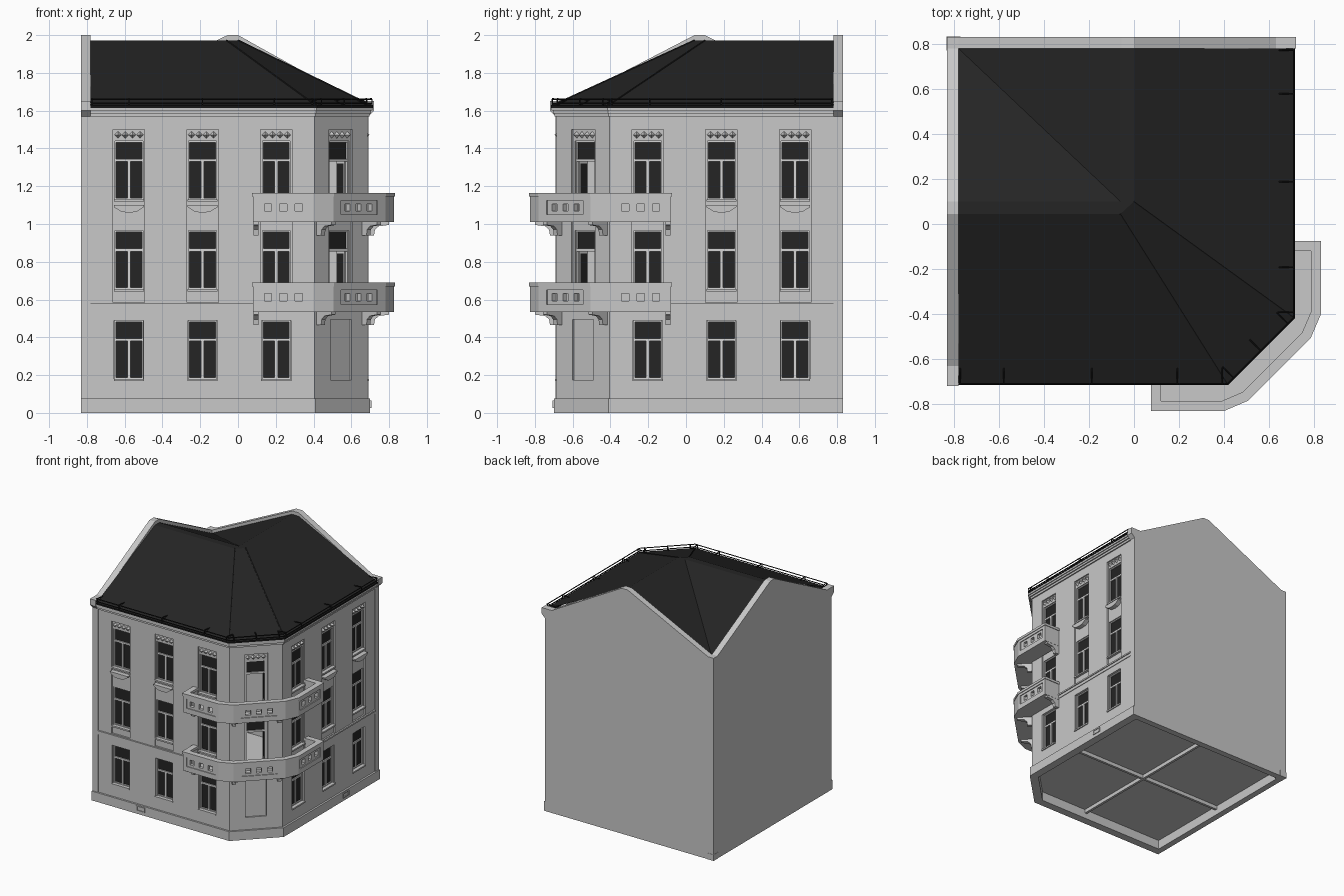
import bpy, bmesh, math
from mathutils import Matrix, Vector

cube = bpy.data.objects.get("Cube")
if cube:
    bpy.data.objects.remove(cube, do_unlink=True)


def material(name, value):
    m = bpy.data.materials.new(name)
    m.use_nodes = True
    colour = (value, value, value, 1)
    m.diffuse_color = colour
    m.node_tree.nodes["Principled BSDF"].inputs["Base Color"].default_value = colour
    return m


PLASTER = material("pale grey plaster", 0.58)
FRAME = material("light window frame", 0.68)
GLASS = material("dark glass", 0.018)
ROOF = material("charcoal roof", 0.018)
IRON = material("black iron", 0.008)
I = Matrix.Identity(4)
UPRIGHT = Matrix.Rotation(math.pi / 2, 4, 'X')  # profile (u, z), extruded outward
SIDEWAYS = Matrix(((0, 0, 1, 0), (-1, 0, 0, 0), (0, 1, 0, 0), (0, 0, 0, 1)))  # profile (out, z)


def finish(name, bm, mat, M=I, recalc=True):
    bm.transform(M)
    if recalc:
        bmesh.ops.recalc_face_normals(bm, faces=bm.faces[:])
    me = bpy.data.meshes.new(name)
    bm.to_mesh(me)
    bm.free()
    me.materials.append(mat)
    ob = bpy.data.objects.new(name, me)
    bpy.context.scene.collection.objects.link(ob)
    return ob


def prism(name, pts, z0, z1, mat, M=I):
    bm = bmesh.new()
    low = [bm.verts.new((x, y, z0)) for x, y in pts]
    top = [bm.verts.new((x, y, z1)) for x, y in pts]
    bm.faces.new(low[::-1])
    bm.faces.new(top)
    for i in range(len(pts)):
        j = (i + 1) % len(pts)
        bm.faces.new((low[i], low[j], top[j], top[i]))
    return finish(name, bm, mat, M)


def box(name, x0, x1, y0, y1, z0, z1, mat, M=I):
    return prism(name, [(x0, y0), (x1, y0), (x1, y1), (x0, y1)], z0, z1, mat, M)


def panel(name, M, area, holes, depth, thick, mat):
    """Upright slab with rectangular holes; rectangles are (u0, u1, z0, z1)."""
    us = sorted({u for r in [area] + holes for u in r[:2]})
    zs = sorted({z for r in [area] + holes for z in r[2:]})
    bm = bmesh.new()
    for a, b in zip(us, us[1:]):
        for c, d in zip(zs, zs[1:]):
            u, z = (a + b) / 2, (c + d) / 2
            if not any(h[0] < u < h[1] and h[2] < z < h[3] for h in holes):
                bm.faces.new([bm.verts.new((p, depth, q))
                              for p, q in ((a, c), (b, c), (b, d), (a, d))])
    bmesh.ops.remove_doubles(bm, verts=bm.verts[:], dist=1e-5)
    ob = finish(name, bm, mat, M, recalc=False)
    mod = ob.modifiers.new("thickness", 'SOLIDIFY')
    mod.thickness, mod.offset = thick, -1


def bar(name, p, q, r, mat, M=I, r2=None, sides=6):
    p, q = M @ Vector(p), M @ Vector(q)
    bm = bmesh.new()
    bmesh.ops.create_cone(bm, cap_ends=True, segments=sides, radius1=r,
                          radius2=r if r2 is None else r2, depth=(q - p).length)
    turn = (q - p).to_track_quat('Z', 'Y').to_matrix().to_4x4()
    return finish(name, bm, mat, Matrix.Translation((p + q) / 2) @ turn)


def frame(p, q):
    """Local axes of a wall: x along it, y inward, origin mid-length."""
    d = Vector(q) - Vector(p)
    mid = (Vector(p) + Vector(q)) / 2
    return Matrix.Translation((mid.x, mid.y, 0)) @ Matrix.Rotation(math.atan2(d.y, d.x), 4, 'Z'), d.length


def inset(path, d):
    pts = [Vector(p) for p in path]
    ns = []
    for a, b in zip(pts, pts[1:]):
        t = (b - a).normalized()
        ns.append(Vector((-t.y, t.x)))
    out = []
    for i, p in enumerate(pts):
        m, n = ns[max(i - 1, 0)], ns[min(i, len(ns) - 1)]
        out.append(tuple(p + (m + n) / (1 + m.dot(n)) * d))
    return out


def band(name, path, d0, d1, z0, z1, mat):
    prism(name, inset(path, d0) + inset(path, d1)[::-1], z0, z1, mat)


FACADE = [(-0.78, -0.685), (0.405, -0.685), (0.685, -0.405), (0.685, 0.78)]
LONG = [(-0.83, -0.685)] + FACADE[1:3] + [(0.685, 0.83)]
STOREY = 0.475
SILLS = [0.18 + STOREY * i for i in range(3)]
W = 0.074  # half width of an opening


def window(M, u, s):
    panes = [(u - 0.068, u - 0.008, s + 0.008, s + 0.2), (u + 0.008, u + 0.068, s + 0.008, s + 0.2),
             (u - 0.068, u + 0.068, s + 0.215, s + 0.302)]
    panel("window_frame", M, (u - W, u + W, s, s + 0.31), panes, 0.02, 0.014, FRAME)
    box("window_glass", u - W, u + W, 0.029, 0.033, s, s + 0.31, GLASS, M)
    box("window_sill", u - 0.08, u + 0.08, -0.008, 0.03, s - 0.012, s, PLASTER, M)


def ornaments(M, u):
    for k in range(4):
        x = u + (k - 1.5) * 0.039
        bar("lintel_stud", (x, 0.014, 1.472), (x, -0.012, 1.472), 0.02, PLASTER, M, 0, 4)


# Two long facades with window bays
for p, q, corner in ((FACADE[0], FACADE[1], 1), (FACADE[2], FACADE[3], -1)):
    M, length = frame(p, q)
    cols = (-0.39, 0, 0.39)
    area = (-length / 2, length / 2, 0, 1.58)
    bays = [(u - 0.083, u + 0.083, 0.585, 1.5) for u in cols]
    ground = [(u - 0.078, u + 0.078, SILLS[0], SILLS[0] + 0.31) for u in cols]
    openings = [(u - W, u + W, s, s + 0.31) for u in cols for s in SILLS]
    panel("facade_skin", M, area, bays + ground, 0, 0.012, PLASTER)
    panel("facade_wall", M, area, openings, 0.012, 0.025, PLASTER)
    for u in cols:
        ornaments(M, u)
        for s in SILLS:
            window(M, u, s)
        if u * corner <= 0:
            bowl = [(u + x, 1.06 + z) for x, z in ((-0.08, 0.04), (-0.08, 0.03), (-0.04, 0.004),
                    (0, 0), (0.04, 0.004), (0.08, 0.03), (0.08, 0.04))]
            prism("flower_ledge", bowl, -0.014, 0.025, PLASTER, M @ UPRIGHT)
    v = -0.2 * corner
    panel("cellar_vent", M, (v - 0.038, v + 0.038, 0.025, 0.065),
          [(v - 0.03, v + 0.03, 0.032, 0.058)], -0.021, 0.01, PLASTER)

# Cut-off corner with balcony doors
M, length = frame(FACADE[1], FACADE[2])
area = (-length / 2, length / 2, 0, 1.58)
doors = [(-W, W, s - 0.1, s + 0.31) for s in SILLS[1:]]
panel("corner_skin", M, area, [(-0.088, 0.088, 0.585, 1.5), (-0.078, 0.078, 0.175, 0.495)], 0, 0.012, PLASTER)
panel("corner_wall", M, area, doors, 0.012, 0.025, PLASTER)
ornaments(M, 0)
for s in SILLS[1:]:
    panel("door_frame", M, (-W, W, s - 0.1, s + 0.31),
          [(-0.068, 0.068, s - 0.1, s + 0.2), (-0.068, 0.068, s + 0.215, s + 0.302)], 0.02, 0.014, FRAME)
    box("door_transom_glass", -W, W, 0.029, 0.033, s + 0.205, s + 0.31, GLASS, M)
    for side in (-1, 1):
        L = M @ Matrix.Translation((side * 0.069, 0.07, 0)) @ Matrix.Rotation(math.pi / 2, 4, 'Z')
        panel("door_leaf", L, (-0.033, 0.033, s - 0.1, s + 0.2),
              [(-0.026, 0.026, s - 0.03, s + 0.19)], -0.004, 0.008, FRAME)
        box("door_leaf_glass", -0.03, 0.03, -0.001, 0.001, s - 0.04, s + 0.195, GLASS, L)

# Plinth, string course, cornice and gutter
band("plinth", LONG, -0.015, 0.05, 0, 0.075, PLASTER)
band("string_course", FACADE, -0.012, 0.005, 0.568, 0.58, PLASTER)
band("string_course_base", FACADE, -0.005, 0.005, 0.545, 0.568, PLASTER)
band("cornice_lower", FACADE, -0.01, 0.04, 1.568, 1.585, PLASTER)
band("cornice_upper", FACADE, -0.02, 0.04, 1.585, 1.6, PLASTER)
band("eave", FACADE, -0.028, 0.04, 1.6, 1.615, PLASTER)
band("gutter", FACADE, -0.03, 0.02, 1.615, 1.627, IRON)

# Party walls with gabled tops
gable = [(-0.69, 0), (-0.69, 1.57), (-0.72, 1.6), (-0.72, 1.65), (-0.63, 1.65), (0.045, 2),
         (0.1, 2), (0.78, 1.65), (0.83, 1.65), (0.83, 0)]
back_gable = [(-a - (0.045 if i in (5, 6) else 0) * -1, z) for i, (a, z) in enumerate(gable)]
prism("left_party_wall", gable, -0.83, -0.78, PLASTER,
      Matrix(((0, 0, 1, 0), (1, 0, 0, 0), (0, 1, 0, 0), (0, 0, 0, 1))))
prism("back_party_wall", back_gable, -0.83, -0.78, PLASTER, UPRIGHT)
box("party_wall_corner_foot", -0.832, -0.77, 0.77, 0.832, 0, 0.05, PLASTER)

# Ground slab with cross beams below it
prism("floor_slab", inset(FACADE, 0.03) + [(-0.79, 0.79)], 0.075, 0.085, PLASTER)
box("floor_beam_across", -0.79, 0.66, 0.04, 0.06, 0.045, 0.08, PLASTER)
box("floor_beam_along", -0.06, -0.04, -0.66, 0.79, 0.045, 0.08, PLASTER)

# Roof: two wings, a corner hip and a rear valley
e, r = 1.625, 1.972
o = inset(FACADE, -0.027)
bm = bmesh.new()
eave = [bm.verts.new((x, y, e)) for x, y in o]
valley = bm.verts.new((-0.78, 0.78, e))
f1, f2, f3, f4 = [bm.verts.new((x, y, r)) for x, y in
                  ((-0.78, 0.045), (-0.06, 0.045), (0, 0.1), (0, 0.78))]
b1, b2, b3 = [bm.verts.new((x, y, r)) for x, y in ((-0.78, 0.1), (-0.06, 0.1), (-0.06, 0.78))]
for face in ((eave[0], eave[1], f2, f1), (eave[1], eave[2], f3), (eave[1], f3, f2),
             (eave[2], eave[3], f4, f3), (f1, f2, b2, b1), (f2, f3, b2), (f3, f4, b3, b2),
             (b1, b2, valley), (b2, b3, valley)):
    bm.faces.new(face)
finish("roof", bm, ROOF)
for a, b in ((o[1], (-0.06, 0.045)), (o[2], (0, 0.1))):
    bar("hip_ridge", (*a, e), (*b, r), 0.005, ROOF)

# Snow guard along the eaves
rail = inset(FACADE, -0.024)
for a, b in zip(rail, rail[1:]):
    for z in (1.638, 1.66):
        bar("guard_rail", (*a, z), (*b, z), 0.004, IRON)
for i, spots in enumerate(((-0.585, -0.39, 0, 0.38, 0.58), (-0.17, 0, 0.17), (-0.58, -0.38, 0, 0.39, 0.585))):
    M, _ = frame(FACADE[i], FACADE[i + 1])
    for u in spots:
        foot, head, back = (u, -0.024, 1.625), (u, -0.024, 1.663), (u, 0.045, 1.655)
        bar("guard_post", foot, head, 0.004, IRON, M)
        bar("guard_brace", head, back, 0.004, IRON, M)
        bar("guard_foot", foot, back, 0.004, IRON, M)

# Wrap-around balconies on the corner
B = [(0.08, -0.685), (0.08, -0.825), (0.4, -0.825), (0.505, -0.78)]
B += [(-y, -x) for x, y in B[::-1]]
bracket = [(0, 0), (0.115, 0), (0.115, -0.015), (0.06, -0.022), (0.04, -0.04), (0.035, -0.07), (0, -0.07)]
for z in (1.01 - STOREY, 1.01):
    prism("balcony_slab", B + [FACADE[2], FACADE[1]], z, z + 0.022, PLASTER)
    band("balcony_cap", B, -0.005, 0.04, z + 0.135, z + 0.155, PLASTER)
    for i, (p, q) in enumerate(zip(B, B[1:])):
        M, length = frame(p, q)
        area = (-length / 2, length / 2, z + 0.02, z + 0.137)
        field, holes = [], []
        if i in (1, 3, 5):
            field = [(-0.137, 0.137, z + 0.04, z + 0.115)]
            holes = [(u - 0.019, u + 0.019, z + 0.058, z + 0.097) for u in (-0.082, 0, 0.082)]
        panel("balcony_parapet_face", M, area, field, 0, 0.007, PLASTER)
        panel("balcony_parapet", M, area, holes, 0.007, 0.026, PLASTER)
    for i, spots in enumerate(((0.283,), (-0.17, 0.17), (-0.283,))):
        M, _ = frame(FACADE[i], FACADE[i + 1])
        for u in spots:
            prism("balcony_bracket", [(a, z + b) for a, b in bracket], u - 0.014, u + 0.014,
                  PLASTER, M @ SIDEWAYS)
